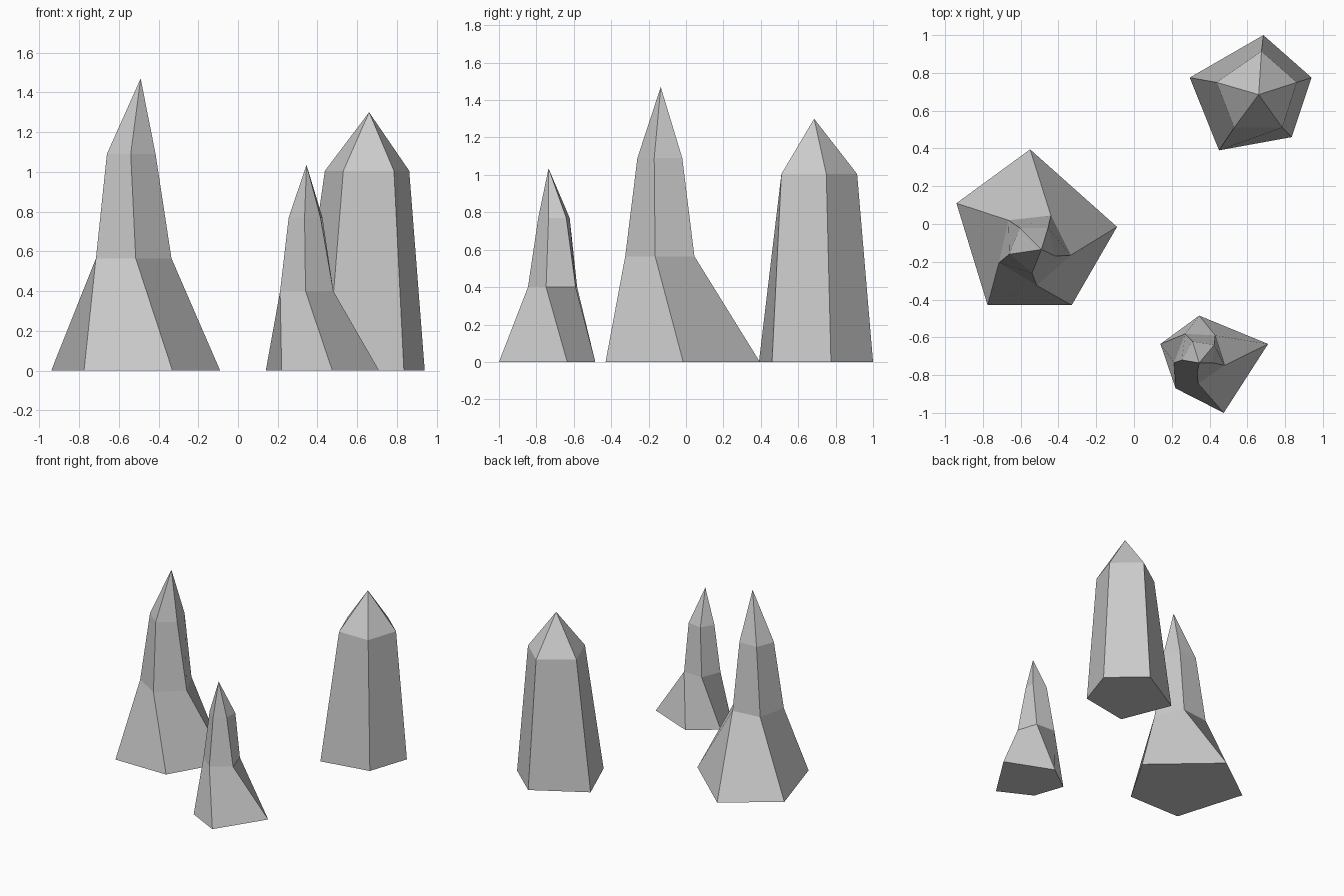
import bpy, bmesh

if "Cube" in bpy.data.objects:
    bpy.data.objects.remove(bpy.data.objects["Cube"])


def crystal(name, rings, apex):
    """Skin a stack of five-sided outlines, closed below and pointed on top."""
    bm = bmesh.new()
    loops = [[bm.verts.new((x, y, z)) for x, y in outline] for z, outline in rings]
    tip = bm.verts.new(apex)
    n = len(loops[0])
    bm.faces.new(loops[0])
    for low, high in zip(loops, loops[1:]):
        for i in range(n):
            j = (i + 1) % n
            bm.faces.new((low[i], low[j], high[j], high[i]))
    for i in range(n):
        bm.faces.new((loops[-1][i], loops[-1][(i + 1) % n], tip))
    bmesh.ops.recalc_face_normals(bm, faces=bm.faces)
    mesh = bpy.data.meshes.new(name)
    bm.to_mesh(mesh)
    bm.free()
    obj = bpy.data.objects.new(name, mesh)
    bpy.context.collection.objects.link(obj)
    return obj


# tall spire with flared foot
crystal("tall_spire", [
    (0, [(-.55, .395), (-.94, .11), (-.775, -.43), (-.33, -.43), (-.09, -.015)]),
    (.565, [(-.44, .045), (-.665, .02), (-.715, -.205), (-.515, -.325), (-.335, -.165)]),
    (1.09, [(-.455, -.02), (-.605, -.02), (-.66, -.16), (-.54, -.26), (-.415, -.17)]),
], (-.49, -.135, 1.47))

# thick straight pillar with blunt point
crystal("thick_pillar", [
    (0, [(.685, 1), (.295, .775), (.45, .39), (.835, .46), (.94, .775)]),
    (1.005, [(.675, .915), (.437, .75), (.53, .51), (.785, .51), (.862, .75)]),
], (.66, .685, 1.3))

# small spire with flared foot
crystal("small_spire", [
    (0, [(.345, -.485), (.14, -.635), (.22, -.87), (.475, -1), (.71, -.635)]),
    (.4, [(.43, -.59), (.27, -.582), (.212, -.735), (.34, -.845), (.48, -.748)]),
    (.77, [(.425, -.64), (.31, -.622), (.255, -.72), (.335, -.79), (.415, -.735)]),
], (.345, -.735, 1.035))
